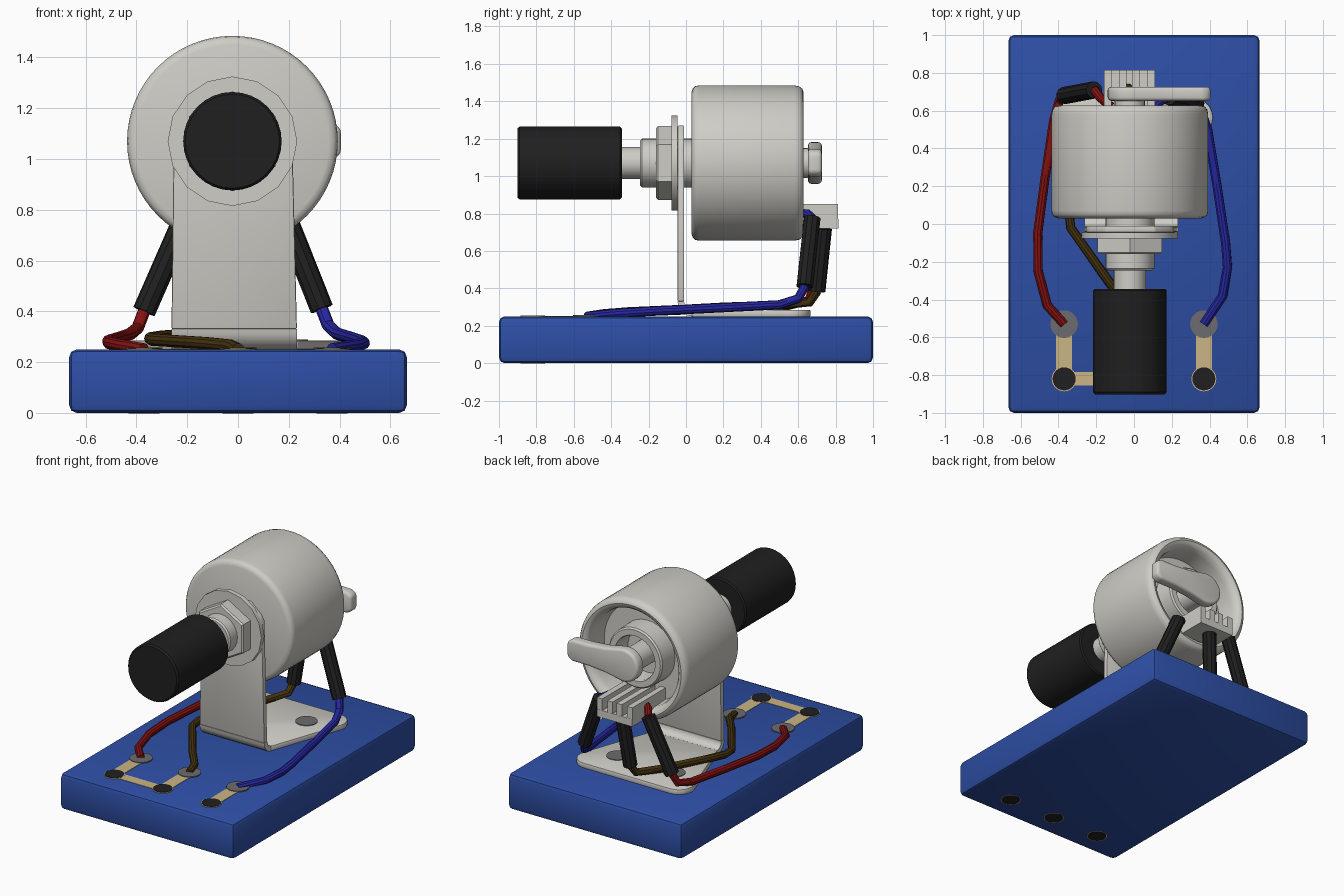
import bpy, bmesh, math
from mathutils import Vector

if "Cube" in bpy.data.objects:
    bpy.data.objects.remove(bpy.data.objects["Cube"])

CX, CZ = -0.022, 1.07          # axis of the control


def mat(name, rgb):
    m = bpy.data.materials.new(name)
    m.diffuse_color = (*rgb, 1)
    m.use_nodes = True
    m.node_tree.nodes["Principled BSDF"].inputs["Base Color"].default_value = m.diffuse_color
    return m


BLUE = mat("board blue", (0.027, 0.078, 0.38))
WHITE = mat("warm light grey", (0.62, 0.61, 0.565))
BLACK = mat("black", (0.014, 0.014, 0.014))
RED = mat("wire red", (0.24, 0.006, 0.006))
WBLUE = mat("wire blue", (0.02, 0.02, 0.37))
BROWN = mat("wire brown", (0.06, 0.033, 0.005))
TAN = mat("track tan", (0.6, 0.46, 0.23))
GREY = mat("solder grey", (0.15, 0.15, 0.16))


def finish(name, bm, material, bevel=0, segs=2):
    bmesh.ops.remove_doubles(bm, verts=bm.verts, dist=1e-5)
    bmesh.ops.recalc_face_normals(bm, faces=bm.faces)
    me = bpy.data.meshes.new(name)
    bm.to_mesh(me)
    bm.free()
    ob = bpy.data.objects.new(name, me)
    bpy.context.collection.objects.link(ob)
    me.materials.append(material)
    if bevel:
        b = ob.modifiers.new("bevel", 'BEVEL')
        b.width, b.segments, b.limit_method = bevel, segs, 'ANGLE'
    return ob


def prism(name, pts, axis, a, b, material, bevel=0, segs=2):
    """Extrude a 2D outline along an axis from a to b."""
    place = {'x': lambda p, t: (t, p[0], p[1]),
             'y': lambda p, t: (p[0], t, p[1]),
             'z': lambda p, t: (p[0], p[1], t)}[axis]
    bm = bmesh.new()
    f = bm.faces.new([bm.verts.new(place(p, a)) for p in pts])
    r = bmesh.ops.extrude_face_region(bm, geom=[f], use_keep_orig=True)
    move = Vector(place((0, 0), b - a))
    bmesh.ops.translate(bm, vec=move, verts=[v for v in r['geom'] if isinstance(v, bmesh.types.BMVert)])
    return finish(name, bm, material, bevel, segs)


def rect(x0, x1, y0, y1):
    return [(x0, y0), (x1, y0), (x1, y1), (x0, y1)]


def arc(cx, cy, r, a0, a1, n):
    return [(cx + r * math.cos(math.radians(a0 + (a1 - a0) * i / n)),
             cy + r * math.sin(math.radians(a0 + (a1 - a0) * i / n))) for i in range(n + 1)]


def disc(name, x, y, r, z0, z1, material):
    return prism(name, arc(x, y, r, 0, 345, 23), 'z', z0, z1, material)


def lathe(name, profile, material, n=32):
    """Turn a (radius, y) profile round the control axis."""
    bm = bmesh.new()
    rings = []
    for r, y in profile:
        rings.append([bm.verts.new((CX + r * math.sin(2 * math.pi * i / n), y,
                                    CZ + r * math.cos(2 * math.pi * i / n))) for i in range(n)])
    for p, q in zip(rings, rings[1:]):
        for i in range(n):
            j = (i + 1) % n
            bm.faces.new((p[i], p[j], q[j], q[i]))
    bmesh.ops.dissolve_degenerate(bm, edges=bm.edges, dist=1e-5)
    return finish(name, bm, material)


def tube(name, pts, r, material):
    cu = bpy.data.curves.new(name, 'CURVE')
    cu.dimensions = '3D'
    cu.bevel_depth, cu.bevel_resolution, cu.use_fill_caps = r, 3, True
    sp = cu.splines.new('POLY')
    sp.points.add(len(pts) - 1)
    for p, c in zip(sp.points, pts):
        p.co = (*c, 1)
    cu.materials.append(material)
    ob = bpy.data.objects.new(name, cu)
    bpy.context.collection.objects.link(ob)


# Base board
prism("base_board", rect(-0.665, 0.665, -1, 1), 'z', 0, 0.25, BLUE, 0.03)

# Tracks, solder pads and pin holes
for i, x in enumerate((-0.37, 0, 0.37)):
    prism(f"track_{i}", rect(x - 0.043, x + 0.043, -0.82, -0.53), 'z', 0.245, 0.253, TAN)
    disc(f"hole_ring_{i}", x, -0.82, 0.066, -0.001, 0.2535, TAN)
    disc(f"pin_hole_{i}", x, -0.82, 0.061, -0.002, 0.256, BLACK)
    disc(f"solder_pad_{i}", x, -0.53, 0.073, 0.245, 0.257, GREY)
prism("track_link", rect(-0.37, 0, -0.856, -0.784), 'z', 0.245, 0.2525, TAN)

# Bracket: upright plate, bend and flared foot
prism("bracket_upright", [(-0.262, 0.33), (0.232, 0.33), (0.212, 1.16), (0.19, 1.2), (0.11, 1.27),
                          (-0.15, 1.27), (-0.23, 1.2), (-0.252, 1.16)], 'y', -0.045, -0.01, WHITE, 0.006)
prism("bracket_bend", arc(0.035, 0.33, 0.08, 180, 270, 6) + arc(0.035, 0.33, 0.045, 270, 180, 6),
      'x', -0.262, 0.232, WHITE)
half = [(0.247, 0.03)] + arc(0.33, 0.565, 0.1, -18, 90, 6)
foot = [(x - 0.012, y) for x, y in half] + [(-x - 0.012, y) for x, y in reversed(half)]
prism("bracket_foot", foot, 'z', 0.249, 0.285, WHITE, 0.006)
for side, x in (("left", -0.23), ("right", 0.205)):
    disc(f"foot_screw_{side}", x, 0.455, 0.07, 0.28, 0.289, GREY)

# Control body: hollow can, open at the back
lathe("control_body", [(0, 0.03), (0.38, 0.03), (0.4, 0.037), (0.411, 0.05), (0.415, 0.07),
                       (0.415, 0.58), (0.41, 0.605), (0.397, 0.622), (0.38, 0.628), (0.36, 0.622),
                       (0.345, 0.605), (0.335, 0.57), (0.33, 0.45), (0, 0.45)], WHITE, 64)
lathe("inner_ring", [(0.21, 0.44), (0.205, 0.58), (0.195, 0.59), (0.155, 0.59), (0.15, 0.58),
                     (0.15, 0.44)], WHITE, 32)
lathe("rear_stem", [(0.08, 0.44), (0.08, 0.67), (0, 0.67)], WHITE, 24)

# Bushing, washer, nut, shaft and knob
lathe("bushing", [(0, 0.05), (0.13, 0.05), (0.13, -0.235), (0.12, -0.245), (0, -0.245)], WHITE, 24)
lathe("washer", [(0, -0.045), (0.255, -0.045), (0.255, -0.077), (0, -0.077)], WHITE, 16)
lathe("hex_nut", [(0, -0.077), (0.197, -0.077), (0.197, -0.15), (0.185, -0.16), (0, -0.16)], WHITE, 6)
lathe("shaft", [(0, -0.2), (0.086, -0.2), (0.086, -0.4), (0, -0.4)], WHITE, 24)
lathe("knob", [(0, -0.343), (0.185, -0.343), (0.194, -0.352), (0.194, -0.89), (0.185, -0.902),
               (0, -0.902)], BLACK, 32)

# Rear lever: round hub tapering to a blunt tip
prism("rear_lever", arc(CX - 0.005, CZ, 0.112, 80, 280, 12)
      + [(0.12, CZ - 0.085), (0.24, CZ - 0.075), (0.37, CZ - 0.074), (0.405, CZ - 0.05),
         (0.405, CZ + 0.05), (0.37, CZ + 0.074), (0.24, CZ + 0.075), (0.12, CZ + 0.085)],
      'y', 0.652, 0.726, WHITE, 0.018, 3)

# Terminal block: tray with ribs
prism("terminal_tray", rect(-0.16, 0.11, 0.72, 0.77), 'y', 0.44, 0.815, WHITE)
for i, x in enumerate((-0.14, -0.06, 0.01, 0.09)):
    prism(f"terminal_rib_{i}", rect(x - 0.02, x + 0.02, 0.725, 0.85), 'y', 0.44, 0.814, WHITE)

# Wires with black sleeves
wires = {
    "red": (RED, [(-0.12, 0.62, 0.8), (-0.18, 0.67, 0.8), (-0.21, 0.71, 0.765)],
            [(-0.37, 0.68, 0.4), (-0.395, 0.655, 0.335), (-0.425, 0.55, 0.31), (-0.47, 0.25, 0.295),
             (-0.51, -0.05, 0.283), (-0.507, -0.25, 0.275), (-0.46, -0.43, 0.265), (-0.37, -0.53, 0.25)]),
    "blue": (WBLUE, [(0.08, 0.6, 0.8), (0.14, 0.65, 0.8), (0.185, 0.675, 0.775)],
             [(0.33, 0.635, 0.41), (0.355, 0.6, 0.345), (0.39, 0.5, 0.312), (0.44, 0.2, 0.297),
              (0.485, -0.1, 0.282), (0.495, -0.23, 0.275), (0.47, -0.38, 0.265), (0.37, -0.53, 0.25)]),
    "brown": (BROWN, [(-0.03, 0.66, 0.79), (-0.03, 0.72, 0.77), (-0.03, 0.735, 0.72)],
              [(-0.065, 0.7, 0.385), (-0.08, 0.66, 0.325), (-0.16, 0.5, 0.31), (-0.3, 0.2, 0.3),
               (-0.345, 0.07, 0.293), (-0.335, -0.02, 0.288), (-0.13, -0.31, 0.275), (-0.03, -0.43, 0.265),
               (0, -0.53, 0.25)]),
}
for name, (m, stub, run) in wires.items():
    tube(f"{name}_stub", stub, 0.024, m)
    tube(f"{name}_wire", run, 0.025, m)
    a, b = Vector(stub[-1]), Vector(run[0])
    tube(f"{name}_sleeve", [a, b], 0.046, BLACK)

# Smooth shading with sharp edges kept
bpy.ops.object.select_all(action='SELECT')
bpy.context.view_layer.objects.active = bpy.data.objects["red_wire"]
bpy.ops.object.convert(target='MESH')
bpy.ops.object.shade_smooth_by_angle(angle=math.radians(35))
